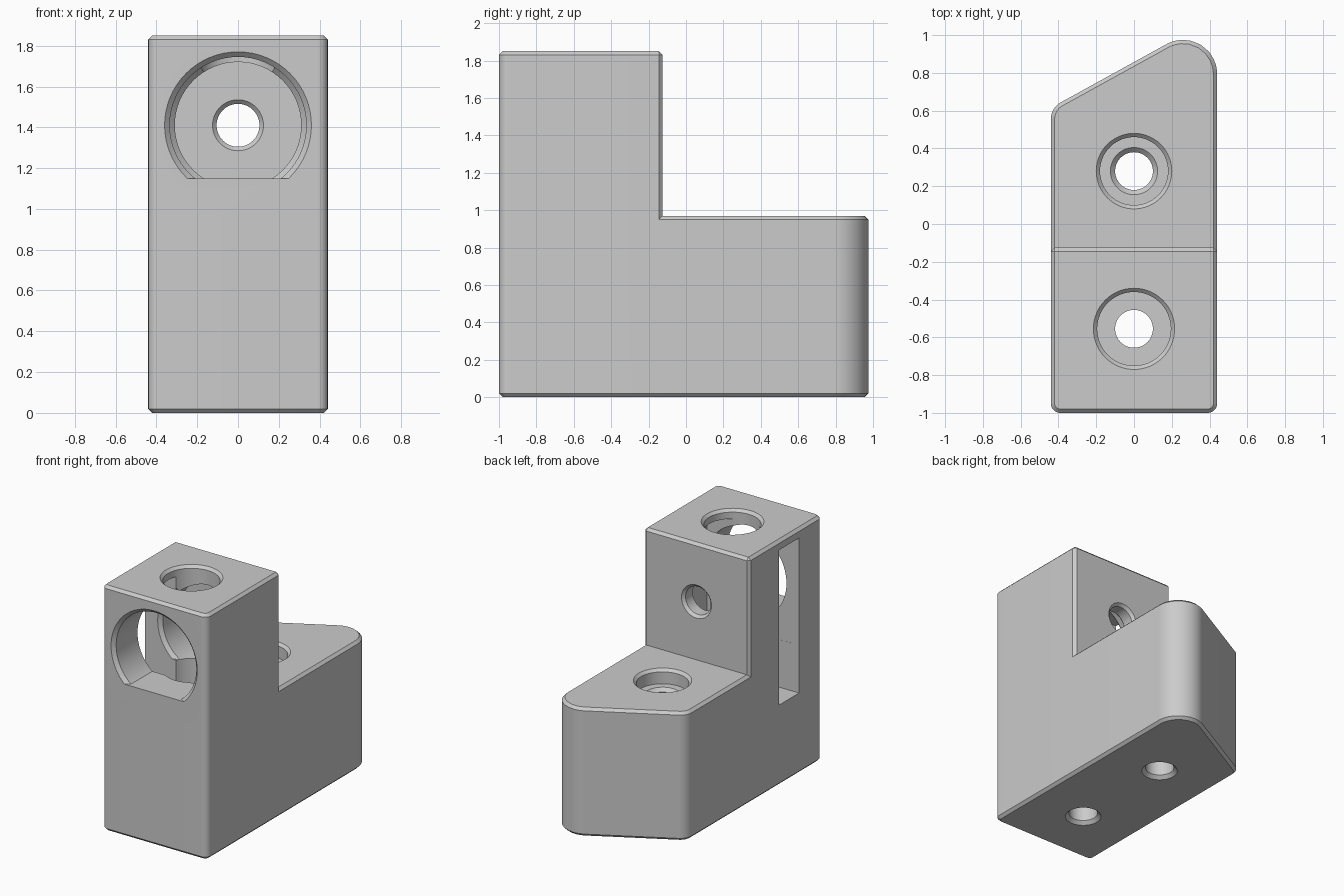
import bpy, bmesh
from math import cos, sin, pi, radians
from mathutils import Vector

cube = bpy.data.objects.get("Cube")
if cube:
    bpy.data.objects.remove(cube, do_unlink=True)

grey = bpy.data.materials.new("plain grey")
grey.use_nodes = True
GREY = (0.6, 0.6, 0.6, 1)
grey.diffuse_color = GREY
grey.node_tree.nodes["Principled BSDF"].inputs["Base Color"].default_value = GREY

STEP_Y, STEP_Z, TOP_Z, CHAMFER = -0.125, 0.97, 1.85, 0.02


def make_object(name, bm):
    bmesh.ops.recalc_face_normals(bm, faces=bm.faces[:])
    mesh = bpy.data.meshes.new(name)
    bm.to_mesh(mesh)
    bm.free()
    obj = bpy.data.objects.new(name, mesh)
    bpy.context.collection.objects.link(obj)
    mesh.materials.append(grey)
    return obj


def fillet(corners, steps=10):
    """Round each (x, y, radius) corner of a closed outline."""
    points = []
    for i, (x, y, r) in enumerate(corners):
        p = Vector((x, y))
        if r == 0:
            points.append(p)
            continue
        a = (Vector(corners[i - 1][:2]) - p).normalized()
        b = (Vector(corners[(i + 1) % len(corners)][:2]) - p).normalized()
        half = a.angle(b) / 2
        centre = p + (a + b).normalized() * (r / sin(half))
        start = p + a * (r * cos(half) / sin(half)) - centre
        end = p + b * (r * cos(half) / sin(half)) - centre
        points += [centre + start.lerp(end, k / steps).normalized() * r
                   for k in range(steps + 1)]
    return points


def lathe(name, profile, axis, at, sides=64):
    """Turned cutter; profile is (radius, position along the axis)."""
    bm = bmesh.new()
    rings = []
    for r, h in profile:
        ring = []
        for k in range(sides):
            u, v = r * cos(2 * pi * k / sides), r * sin(2 * pi * k / sides)
            ring.append(bm.verts.new((u, at + v, h) if axis == "z" else (u, h, at + v)))
        rings.append(ring)
    for low, high in zip(rings, rings[1:]):
        for k in range(sides):
            n = (k + 1) % sides
            bm.faces.new((low[k], low[n], high[n], high[k]))
    bm.faces.new(rings[0])
    bm.faces.new(rings[-1])
    return make_object(name, bm)


# Stepped body: rounded outline, front half raised, outer edges chamfered
outline = fillet([(-0.44, -1, 0.05), (0.44, -1, 0.05), (0.44, STEP_Y, 0),
                  (0.44, 1.1, 0.18), (-0.44, 0.615, 0.1), (-0.44, STEP_Y, 0)])
bm = bmesh.new()
base = bm.faces.new([bm.verts.new((p.x, p.y, 0)) for p in outline])
lift = bmesh.ops.extrude_face_region(bm, geom=[base], use_keep_orig=True)["geom"]
deck = [g for g in lift if isinstance(g, bmesh.types.BMVert)]
bmesh.ops.translate(bm, verts=deck, vec=(0, 0, STEP_Z))
bmesh.ops.connect_verts(bm, verts=[v for v in deck if abs(v.co.y - STEP_Y) < 1e-4])
bm.faces.ensure_lookup_table()
front = next(f for f in bm.faces if f.calc_center_median().z > STEP_Z - 0.01
             and f.calc_center_median().y < STEP_Y)
lift = bmesh.ops.extrude_face_region(bm, geom=[front])["geom"]
bmesh.ops.translate(bm, vec=(0, 0, TOP_Z - STEP_Z),
                    verts=[g for g in lift if isinstance(g, bmesh.types.BMVert)])
bmesh.ops.recalc_face_normals(bm, faces=bm.faces[:])
sharp = [e for e in bm.edges if len(e.link_faces) == 2
         and e.calc_face_angle_signed() > radians(40)]
bmesh.ops.bevel(bm, geom=sharp, offset=CHAMFER, segments=1, profile=0.5, affect="EDGES")
body = make_object("stepped_block", bm)

# Deep shaft down through the tall part
shaft = lathe("shaft_cutter", [
    (0.235, 1.87), (0.195, 1.83), (0.195, 0.6), (0.1, 0.6), (0.1, 0.025), (0.145, -0.02)],
    "z", -0.555)

# Counterbored hole through the low part
screw_hole = lathe("screw_hole_cutter", [
    (0.22, 0.99), (0.18, 0.95), (0.18, 0.86), (0.125, 0.86), (0.1, 0.835),
    (0.1, 0.025), (0.145, -0.02)], "z", 0.28)

# Wide front bore with a flat floor, and its small rear outlet
bore = lathe("bore_cutter", [
    (0.38, -1.02), (0.335, -0.975), (0.335, -0.48), (0.31, -0.455), (0.31, -0.25),
    (0.125, -0.25), (0.105, -0.23), (0.105, -0.145), (0.145, -0.105)], "y", 1.41)
bm = bmesh.new()
bm.from_mesh(bore.data)
bmesh.ops.bisect_plane(bm, geom=bm.verts[:] + bm.edges[:] + bm.faces[:],
                       plane_co=(0, 0, 1.15), plane_no=(0, 0, 1), clear_inner=True)
bmesh.ops.holes_fill(bm, edges=[e for e in bm.edges if e.is_boundary], sides=0)
bmesh.ops.recalc_face_normals(bm, faces=bm.faces[:])
bm.to_mesh(bore.data)
bm.free()

# Tall slot entering from one side
bm = bmesh.new()
bmesh.ops.create_cube(bm, size=1)
low, high = Vector((-0.6, -0.72, 0.61)), Vector((0.33, -0.48, 1.78))
for v in bm.verts:
    v.co = [(high if c > 0 else low)[i] for i, c in enumerate(v.co)]
slot = make_object("slot_cutter", bm)

# Cut all openings, then drop the cutters
bpy.context.view_layer.objects.active = body
for cutter in (shaft, screw_hole, bore, slot):
    cutter.hide_render = True
    mod = body.modifiers.new(cutter.name, "BOOLEAN")
    mod.operation, mod.solver, mod.object = "DIFFERENCE", "EXACT", cutter
    bpy.ops.object.modifier_apply(modifier=mod.name)
    bpy.data.objects.remove(cutter, do_unlink=True)

bpy.ops.object.select_all(action="DESELECT")
body.select_set(True)
bpy.ops.object.shade_smooth_by_angle(angle=radians(25))
